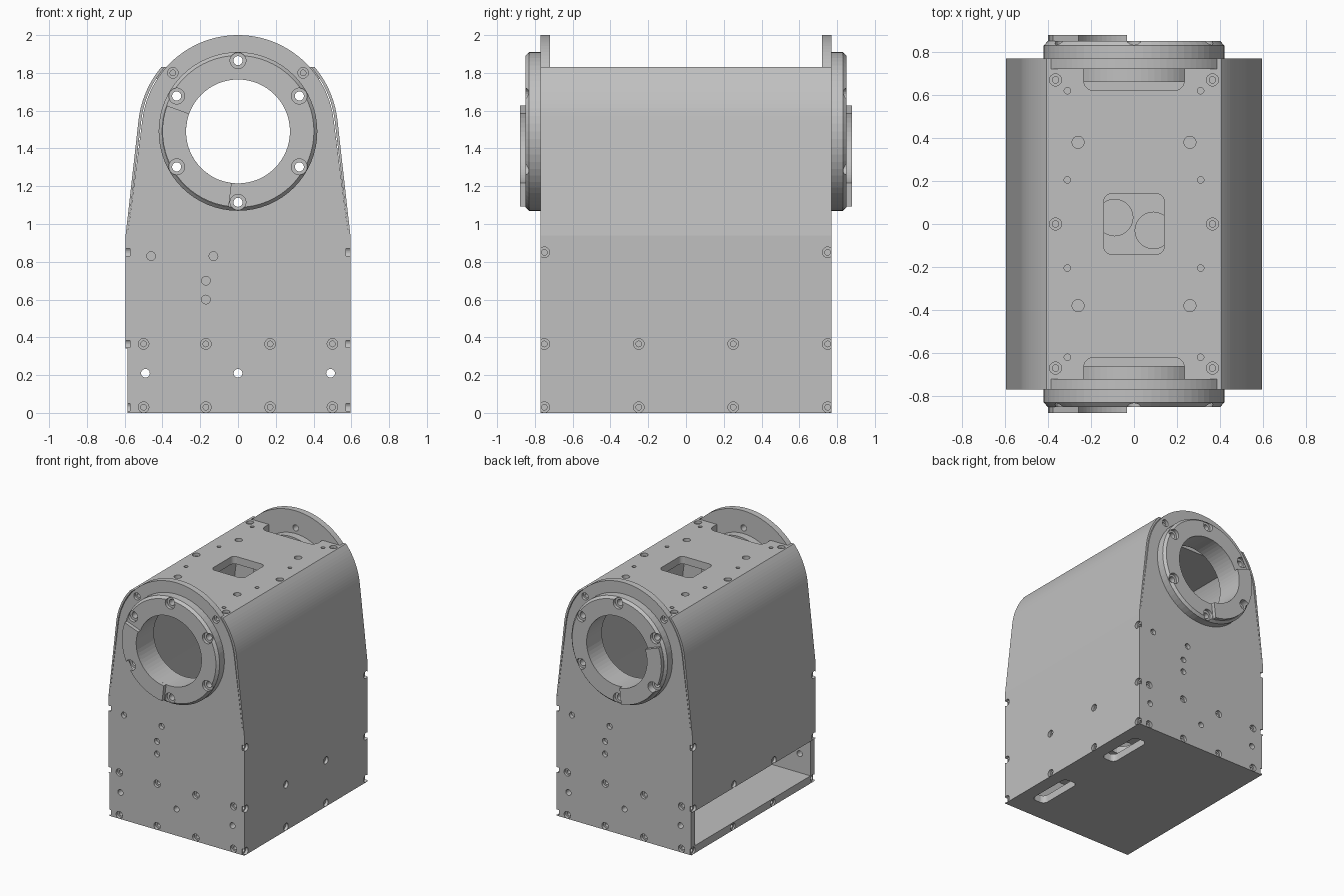
import bpy, bmesh, math
from mathutils import Vector, Matrix

cube = bpy.data.objects.get("Cube")
if cube:
    bpy.data.objects.remove(cube)

grey = bpy.data.materials.new("plain grey")
grey.use_nodes = True
COLOUR = (0.53, 0.53, 0.53, 1)
grey.diffuse_color = COLOUR
grey.node_tree.nodes["Principled BSDF"].inputs["Base Color"].default_value = COLOUR

AXIS_Z = 1.49          # height of the bearing axis
SHOULDER = 0.94        # height where the sides start to taper
END, INNER = 0.77, 0.72  # outer and inner face of the end plates
TOP = 1.83
parts = []


def finish(name, bm, part=True):
    bmesh.ops.recalc_face_normals(bm, faces=bm.faces[:])
    mesh = bpy.data.meshes.new(name)
    bm.to_mesh(mesh)
    bm.free()
    mesh.materials.append(grey)
    obj = bpy.data.objects.new(name, mesh)
    bpy.context.collection.objects.link(obj)
    if part:
        parts.append(obj)
    return obj


def add_prism(bm, pts, lo, hi, axis):
    """Extrude a 2D outline along y (outline in xz) or z (outline in xy)."""
    def place(p, t):
        return (p[0], t, p[1]) if axis == "y" else (p[0], p[1], t)
    a = [bm.verts.new(place(p, lo)) for p in pts]
    b = [bm.verts.new(place(p, hi)) for p in pts]
    bm.faces.new(a)
    bm.faces.new(b[::-1])
    for i in range(len(pts)):
        j = (i + 1) % len(pts)
        bm.faces.new((a[i], a[j], b[j], b[i]))


def prism(name, pts, lo, hi, axis="y"):
    bm = bmesh.new()
    add_prism(bm, pts, lo, hi, axis)
    return finish(name, bm)


def rect(x0, x1, y0, y1):
    return [(x0, y0), (x1, y0), (x1, y1), (x0, y1)]


def rounded(cx, cy, w, h, r):
    pts = []
    for k, (sx, sy) in enumerate([(1, 1), (-1, 1), (-1, -1), (1, -1)]):
        for i in range(7):
            a = math.radians(90 * k + 15 * i)
            pts.append((cx + sx * (w / 2 - r) + r * math.cos(a),
                        cy + sy * (h / 2 - r) + r * math.sin(a)))
    return pts


def arc(r, a0, a1, n):
    return [(r * math.cos(a0 + (a1 - a0) * i / n),
             AXIS_Z + r * math.sin(a0 + (a1 - a0) * i / n)) for i in range(n + 1)]


def outline(x, r, bottom, a_end, n=14):
    """Right half of the body: straight wall, tangent taper, round head."""
    dz = SHOULDER - AXIS_Z
    a0 = math.atan2(dz, x) + math.acos(r / math.hypot(x, dz))
    return [(x, bottom), (x, SHOULDER)] + arc(r, a0, a_end, n)


def mirror(pts):
    return [(-x, z) for x, z in reversed(pts)]


def lathe(name, profile, a0=0, a1=360, n=64):
    """Revolve a closed (radius, y) profile round the bearing axis."""
    full = a1 - a0 == 360
    bm = bmesh.new()
    loops = []
    for i in range(n if full else n + 1):
        a = math.radians(a0 + (a1 - a0) * i / n)
        loops.append([bm.verts.new((r * math.cos(a), y, AXIS_Z + r * math.sin(a)))
                      for r, y in profile])
    for i in range(n):
        p, q = loops[i], loops[(i + 1) % len(loops)]
        for k in range(len(profile)):
            m = (k + 1) % len(profile)
            bm.faces.new((p[k], p[m], q[m], q[k]))
    if not full:
        bm.faces.new(loops[0])
        bm.faces.new(loops[-1][::-1])
    return finish(name, bm)


def drill(bm, pos, axis, r, depth):
    """Cylinder centred on a surface point, reaching depth to both sides."""
    turn = Vector(axis).to_track_quat("Z", "Y").to_matrix().to_4x4()
    bmesh.ops.create_cone(bm, cap_ends=True, segments=24, radius1=r, radius2=r,
                          depth=2 * depth, matrix=Matrix.Translation(pos) @ turn)


# Side skins; the -x one stops above the access opening
def skin(bottom):
    def shell(x, r):
        return outline(x, r, bottom, math.asin((TOP - AXIS_Z) / r))
    return shell(0.595, 0.53) + shell(0.585, 0.515)[::-1]


prism("left_side_skin", skin(0), -END, END)
prism("right_side_skin", mirror(skin(0.34)), -END, END)

# Floor, shelf and top plate
prism("floor_plate", rect(-0.585, 0.585, -INNER, INNER), 0, 0.06, "z")
prism("shelf_plate", rect(-0.585, 0.585, -INNER, INNER), 0.335, 0.395, "z")
edge = arc(0.515, math.asin(0.28 / 0.515), math.asin(0.34 / 0.515), 3)
prism("top_plate", edge + mirror(edge), -INNER, INNER)

# End plates, bearing rings, raised ring segments and inner flanges
half = outline(0.585, 0.51, 0, math.pi / 2, 24)
for s, end in ((-1, "front"), (1, "back")):
    prism(end + "_plate", half + mirror(half)[1:], *sorted((s * INNER, s * END)))
    lathe(end + "_bearing_ring", [(0.275, s * END), (0.42, s * END), (0.42, s * 0.83),
                                  (0.402, s * 0.85), (0.275, s * 0.85)])
    lathe(end + "_ring_segment", [(0.275, s * 0.85), (0.4, s * 0.85),
                                  (0.4, s * 0.88), (0.275, s * 0.88)], 160, 263, 20)
    lathe(end + "_inner_flange", [(0.275, s * 0.66), (0.33, s * 0.66),
                                  (0.33, s * INNER), (0.275, s * INNER)])

# Cutters: narrow bores, wide screw recesses, and large openings
bores, recesses, openings = bmesh.new(), bmesh.new(), bmesh.new()


def screw(pos, axis):
    drill(bores, pos, axis, 0.015, 0.05)
    drill(recesses, pos, axis, 0.028, 0.022)


Y, X, Z = (0, 1, 0), (1, 0, 0), (0, 0, 1)
drill(bores, (0, 0, AXIS_Z), Y, 0.2, 0.01)
for i in range(6):
    a = math.radians(30 + 60 * i)
    x, z = 0.375 * math.cos(a), AXIS_Z + 0.375 * math.sin(a)
    drill(bores, (x, 0, z), Y, 0.024, 1)
    for s in (-1, 1):
        drill(recesses, (x, s * 0.87, z), Y, 0.042, 0.045)
for x in (-0.49, 0, 0.49):
    drill(bores, (x, 0, 0.21), Y, 0.023, 1)

for s in (-1, 1):
    for z in (0.03, 0.365):
        for x in (-0.5, -0.17, 0.17, 0.5):
            screw((x, s * END, z), Y)
        for y in (-0.75, -0.25, 0.25, 0.75):
            screw((s * 0.595, y, z), X)
    for t in (-1, 1):
        screw((s * 0.345, t * END, 1.8), Y)
        screw((s * 0.595, t * 0.75, 0.85), X)
        # Plain holes in the top plate
        drill(bores, (s * 0.26, t * 0.38, TOP), Z, 0.028, 0.03)
        for y in (0.205, 0.62):
            drill(bores, (s * 0.31, t * y, TOP), Z, 0.015, 0.03)
    for y in (-0.67, 0, 0.67):
        screw((s * 0.365, y, TOP), Z)
    # Plain holes in the end plates, turned half round at the back
    for x, z in ((0.46, 0.83), (0.13, 0.83), (0.17, 0.7), (0.17, 0.6)):
        drill(bores, (s * x, s * END, z), Y, 0.023, 0.03)
    # Shelf holes, end notches of the top plate, floor slots
    drill(openings, (s * 0.09, -s * 0.03, 0.365), Z, 0.085, 0.05)
    add_prism(openings, rounded(0, s * 0.71, 0.47, 0.18, 0.05), 1.7, 1.9, "z")
    add_prism(openings, rounded(0.43, s * 0.4, 0.12, 0.38, 0.04), -0.1, 0.1, "z")
add_prism(openings, rounded(0, 0, 0.28, 0.28, 0.035), 1.7, 1.9, "z")

# Large bore through the end plates
bearing_bore = bmesh.new()
bmesh.ops.create_cone(bearing_bore, cap_ends=True, segments=64, radius1=0.275, radius2=0.275,
                      depth=2, matrix=Matrix.Translation((0, 0, AXIS_Z)) @ Matrix.Rotation(math.pi / 2, 4, "X"))

cutters = {n: finish(n + "_cutter", b, False) for n, b in (
    ("bore", bores), ("recess", recesses), ("opening", openings), ("bearing", bearing_bore))}

# Cut every part, then remove the cutters
for obj in parts:
    used = ["bore", "recess"]
    if obj.name in ("floor_plate", "shelf_plate", "top_plate"):
        used.append("opening")
    if obj.name in ("front_plate", "back_plate"):
        used.append("bearing")
    for n in used:
        mod = obj.modifiers.new(n, "BOOLEAN")
        mod.object, mod.operation, mod.solver = cutters[n], "DIFFERENCE", "EXACT"
        mod.use_self = True
bpy.context.view_layer.update()
graph = bpy.context.evaluated_depsgraph_get()
cut = [(o, bpy.data.meshes.new_from_object(o.evaluated_get(graph))) for o in parts]
for obj, mesh in cut:
    obj.modifiers.clear()
    obj.data = mesh
for c in cutters.values():
    bpy.data.objects.remove(c)
